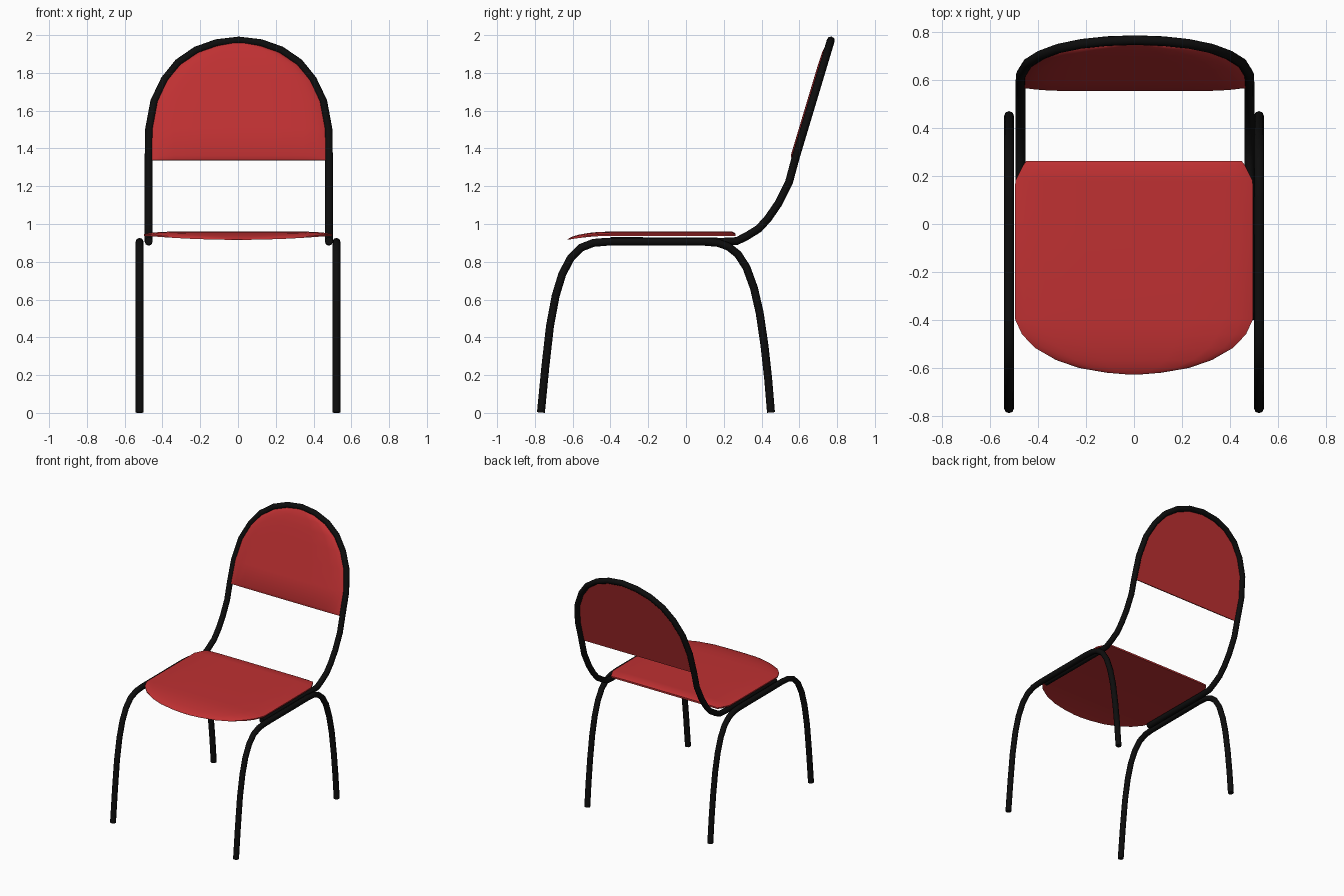
import bpy, bmesh
from mathutils import Vector

if "Cube" in bpy.data.objects:
    bpy.data.objects.remove(bpy.data.objects["Cube"])


def material(name, rgb):
    m = bpy.data.materials.new(name)
    m.diffuse_color = (*rgb, 1)
    m.use_nodes = True
    m.node_tree.nodes["Principled BSDF"].inputs["Base Color"].default_value = m.diffuse_color
    return m


BLACK = material("black metal", (0.004, 0.004, 0.004))
RED = material("red upholstery", (0.52, 0.03, 0.032))


def finish(ob, mat, angle):
    ob.data.materials.clear()
    ob.data.materials.append(mat)
    bpy.ops.object.select_all(action='DESELECT')
    ob.select_set(True)
    bpy.context.view_layer.objects.active = ob
    if ob.type == 'CURVE':
        bpy.ops.object.convert(target='MESH')
    bpy.ops.object.shade_smooth_by_angle(angle=angle)


def tube(name, pts, radius=0.021):
    cu = bpy.data.curves.new(name, 'CURVE')
    cu.dimensions = '3D'
    cu.bevel_depth = radius
    cu.bevel_resolution = 2
    cu.use_fill_caps = True
    sp = cu.splines.new('POLY')
    sp.points.add(len(pts) - 1)
    for p, co in zip(sp.points, pts):
        p.co = (*co, 1)
    ob = bpy.data.objects.new(name, cu)
    bpy.context.collection.objects.link(ob)
    finish(ob, BLACK, 0.9)


def cushion(name, rows, front, back):
    """Loft a thin pad from rows of (position, half width, puff)."""
    us = [-1, -0.97, -0.9, -0.75, -0.4, 0, 0.4, 0.75, 0.9, 0.97, 1]
    bm = bmesh.new()
    sides = []
    for place in (front, back):
        sides.append([[bm.verts.new(place(u * w, v, puff * (1 - abs(u) ** 10)))
                       for u in us] for v, w, puff in rows])
    for g in sides:
        for r0, r1 in zip(g, g[1:]):
            for i in range(len(us) - 1):
                bm.faces.new((r0[i], r0[i + 1], r1[i + 1], r1[i]))
    # close the rim between the two skins
    loops = [g[0] + [r[-1] for r in g[1:-1]] + g[-1][::-1]
             + [r[0] for r in g[-2:0:-1]] for g in sides]
    n = len(loops[0])
    for i in range(n):
        j = (i + 1) % n
        bm.faces.new((loops[0][i], loops[0][j], loops[1][j], loops[1][i]))
    bmesh.ops.recalc_face_normals(bm, faces=bm.faces)
    me = bpy.data.meshes.new(name)
    bm.to_mesh(me)
    bm.free()
    ob = bpy.data.objects.new(name, me)
    bpy.context.collection.objects.link(ob)
    finish(ob, RED, 0.7)


# Side leg frames: front leg, seat rail and rear leg in one bent tube
LEG = [(-0.768, 0.002), (-0.745, 0.24), (-0.72, 0.46), (-0.69, 0.62),
       (-0.655, 0.735), (-0.61, 0.82), (-0.555, 0.875), (-0.49, 0.9),
       (-0.42, 0.906), (0.1, 0.906), (0.17, 0.9), (0.225, 0.88),
       (0.275, 0.84), (0.32, 0.77), (0.36, 0.66), (0.39, 0.53),
       (0.415, 0.36), (0.435, 0.18), (0.45, 0.002)]
for side, s in (("left", -1), ("right", 1)):
    tube(side + "_leg_frame", [(s * 0.521, y, z) for y, z in LEG])


# Back frame: rails under the seat, bent up into a leaning arch
def lean(z):
    return 0.58 + (z - 1.35) * 0.3


RAIL = [(-0.4, 0.91), (0.2, 0.906), (0.27, 0.91), (0.32, 0.935), (0.385, 0.975),
        (0.435, 1.03), (0.49, 1.11), (0.545, 1.22)]
ARCH = [(0.477, 1.35), (0.475, 1.5), (0.447, 1.65), (0.392, 1.765),
        (0.32, 1.855), (0.225, 1.92), (0.118, 1.958)]
half = [(0.477, y, z) for y, z in RAIL] + [(x, lean(z), z) for x, z in ARCH]
path = half + [(0, lean(1.972), 1.972)] + [(-x, y, z) for x, y, z in half[::-1]]
tube("back_frame", [(x + 0.004, y, z) for x, y, z in path])


# Seat with a rounded, drooping front edge
def droop(y):
    return 0.028 * (max(0, -0.4 - y) / 0.227) ** 2


cushion("seat",
        [(0.262, 0.45, 0.3), (0.245, 0.462, 1), (0.18, 0.495, 1), (-0.1, 0.497, 1),
         (-0.395, 0.497, 1), (-0.46, 0.467, 1), (-0.517, 0.412, 1),
         (-0.567, 0.325, 0.9), (-0.6, 0.23, 0.7), (-0.62, 0.115, 0.3),
         (-0.627, 0.03, 0)],
        lambda x, y, p: Vector((x, y, 0.946 + 0.014 * p - droop(y))),
        lambda x, y, p: Vector((x, y, 0.937 - droop(y) * 0.75)))

# Backrest pad filling the arch
FORWARD = Vector((0, -1, 0.3)).normalized()
cushion("backrest",
        [(1.335, 0.46, 0.3), (1.355, 0.46, 1), (1.5, 0.457, 1), (1.645, 0.43, 1),
         (1.755, 0.38, 1), (1.84, 0.31, 1), (1.905, 0.215, 0.85),
         (1.94, 0.115, 0.5), (1.955, 0.03, 0.2)],
        lambda x, z, p: Vector((x + 0.004, lean(z), z)) + FORWARD * (0.01 + 0.018 * p),
        lambda x, z, p: Vector((x + 0.004, lean(z), z)) + FORWARD * 0.003)
